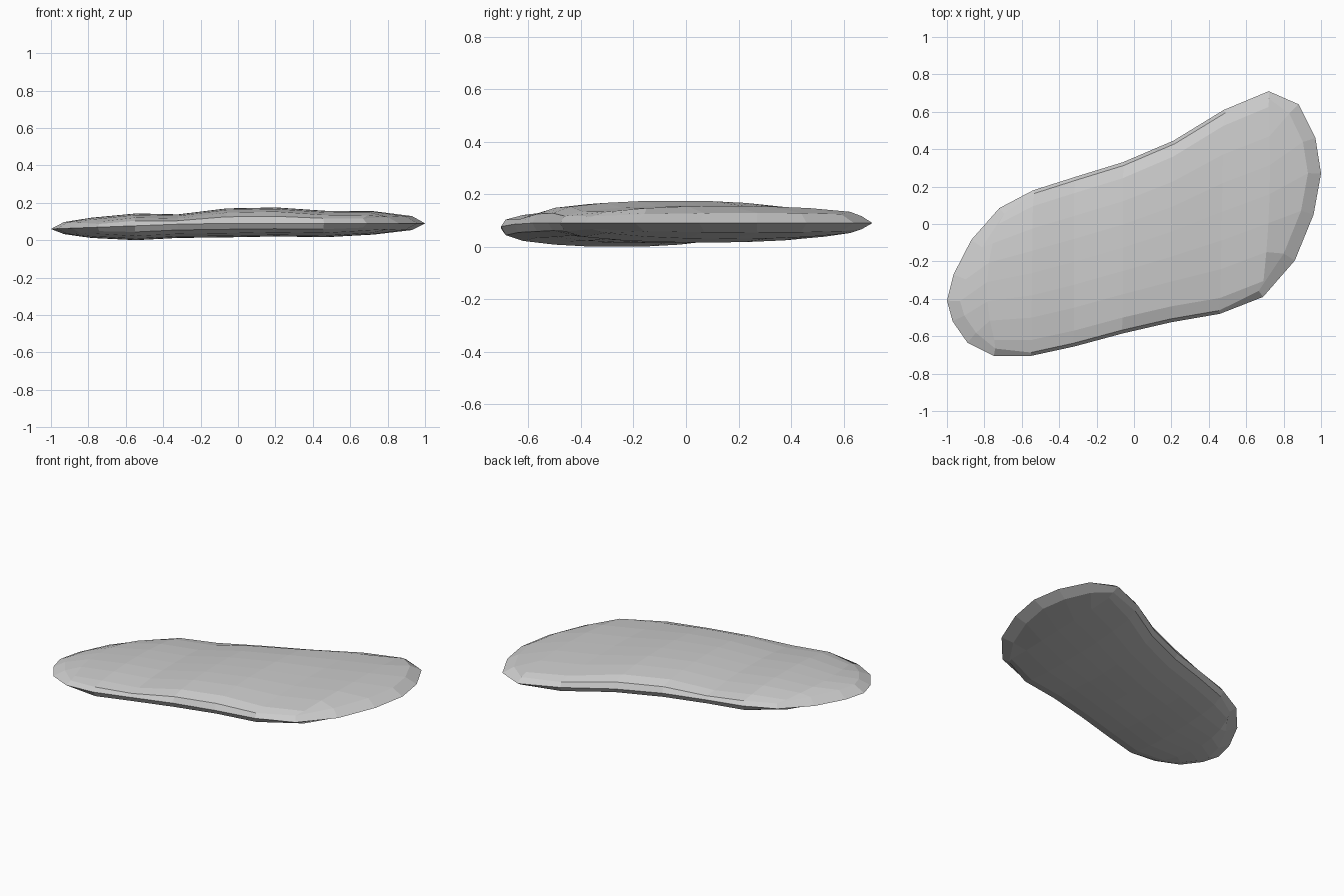
import bpy, bmesh
from mathutils import Vector

if "Cube" in bpy.data.objects:
    bpy.data.objects.remove(bpy.data.objects["Cube"])

# Outline points seen from above: two long sides (left to right), two rounded ends (bottom to top)
FRONT = [(-.75, -.705), (-.55, -.705), (-.32, -.655), (-.06, -.585), (.2, -.525), (.46, -.48), (.69, -.39)]
BACK = [(-.72, .085), (-.54, .18), (-.32, .25), (-.06, .33), (.21, .445), (.48, .61), (.72, .71)]
LEFT = [(-.89, -.635), (-.97, -.52), (-1, -.41), (-.965, -.27), (-.87, -.085)]
RIGHT = [(.86, -.195), (.96, .05), (1, .27), (.97, .46), (.88, .64)]
# Highest and lowest level of each column
TOP = [.12, .143, .138, .17, .175, .157, .155]
BOTTOM = [.012, 0, .012, .015, .02, .016, .03]
N = 7

outline = [Vector(p) for p in FRONT + RIGHT + BACK[::-1] + LEFT[::-1]]
# Matching boundary cells of the 7 x 7 inner grid
border = ([(i, 0) for i in range(N)] + [(N - 1, j) for j in range(1, N - 1)]
          + [(i, N - 1) for i in reversed(range(N))] + [(0, j) for j in reversed(range(1, N - 1))])


def rim_z(x):
    return .06 + .03 * min(1, (x + 1) / .8)


def inset(k):
    # Move an outline point inward, further at the rounded ends
    p = outline[k]
    t = (outline[(k + 1) % 24] - outline[k - 1]).normalized()
    end = border[k][0] in (0, N - 1)
    corner = end and border[k][1] in (0, N - 1)
    return p + Vector((-t.y, t.x)) * (.04 if corner else .07 if end else .018)


bm = bmesh.new()
rim = [bm.verts.new((p.x, p.y, rim_z(p.x))) for p in outline]

# Upper and lower skins: bevel ring, then gently domed grid
for levels, side in ((TOP, 1), (BOTTOM, -1)):
    grid = {}
    for i in range(N):
        a, b = Vector(FRONT[i]), Vector(BACK[i])
        d = (b - a).normalized() * .085
        a, b = a + d, b - d
        for j in range(N):
            v = j / (N - 1)
            p = a.lerp(b, v)
            if i in (0, N - 1):
                p.x += (-.05 if i == 0 else .02) * (1 - (2 * v - 1) ** 2)
            z = levels[i] - side * .022 * abs(2 * v - 1) ** 2.5
            grid[i, j] = bm.verts.new((p.x, p.y, z))
    ring = []
    for k in range(24):
        p = inset(k)
        i = border[k][0]
        z = rim_z(p.x) * .4 + grid[border[k]].co.z * .6
        ring.append(bm.verts.new((p.x, p.y, z)))
    for k in range(24):
        m = (k + 1) % 24
        bm.faces.new((rim[k], rim[m], ring[m], ring[k]))
        bm.faces.new((ring[k], ring[m], grid[border[m]], grid[border[k]]))
    for i in range(N - 1):
        for j in range(N - 1):
            bm.faces.new((grid[i, j], grid[i + 1, j], grid[i + 1, j + 1], grid[i, j + 1]))

bmesh.ops.recalc_face_normals(bm, faces=bm.faces)
mesh = bpy.data.meshes.new("flat_stone_slab")
bm.to_mesh(mesh)
bm.free()
bpy.context.collection.objects.link(bpy.data.objects.new("flat_stone_slab", mesh))
